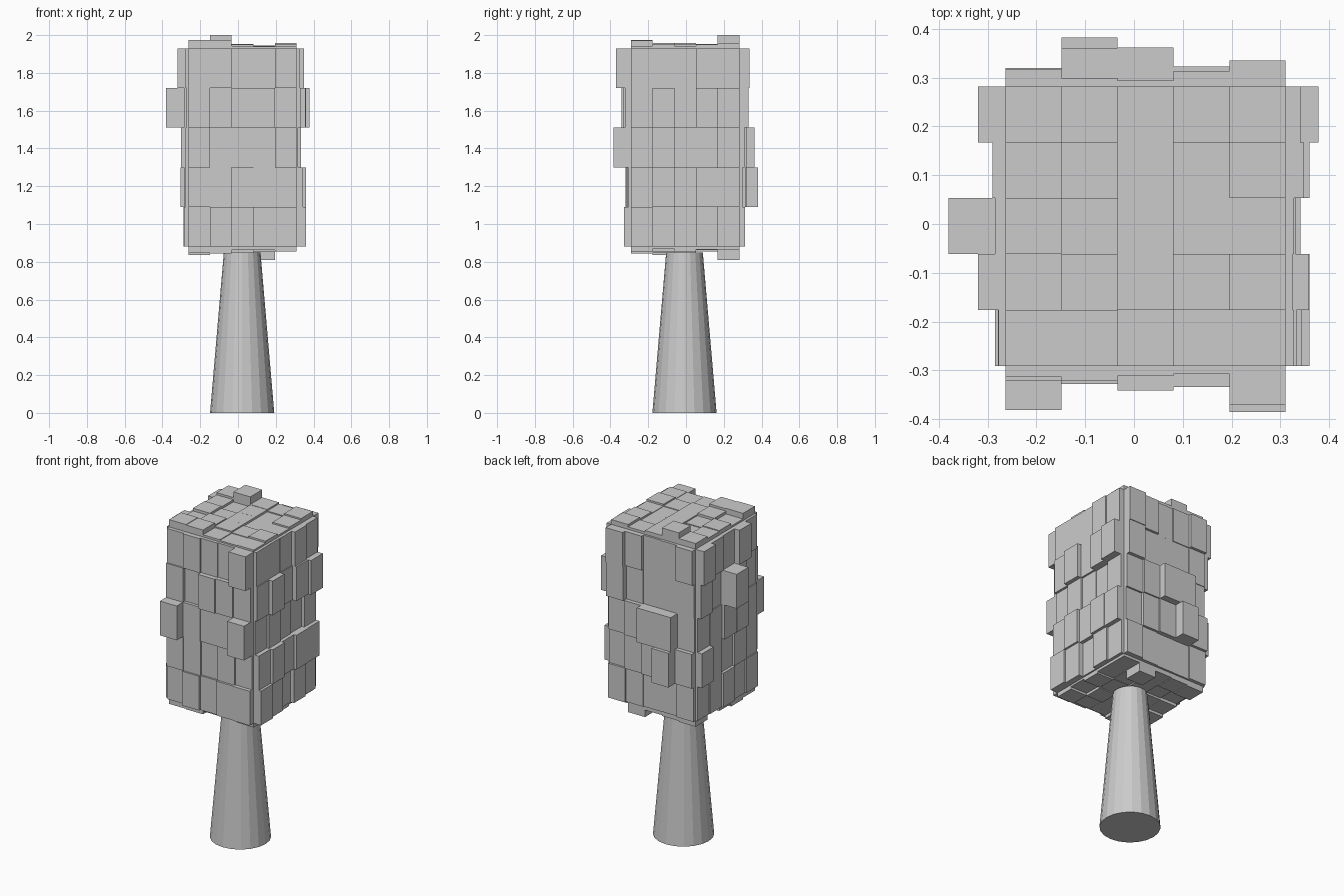
import bpy, bmesh, random
from mathutils import Vector

if "Cube" in bpy.data.objects:
    bpy.data.objects.remove(bpy.data.objects["Cube"])

random.seed(4)
LO = Vector((-0.263, -0.291, 0.88))
SIZE = Vector((0.573, 0.573, 1.05))
CELLS = 5

# Per side: block depth limits along both grid directions, and the blocks that reach them
SIDES = {
    "+x": ([.05, .05, .04, .06, .068], [.055, .05, .023, .068, .045], [(0, 0), (1, 1), (4, 3)]),
    "-x": ([.04, .057, .117, .03, .057], [.027, .042, .042, .117, .057], [(2, 3), (1, 4), (4, 4)]),
    "-y": ([.09, .037, .054, .066, .094], [.06, .04, .094, .07, .08], [(4, 2), (4, 4), (0, 2)]),
    "+y": ([.046, .1, .08, .075, .055], [.053, .1, .08, .05, .053], [(1, 1), (2, 2), (4, 4)]),
    "+z": ([.045, .07, .025, .035, .035], [.045, .04, .03, .025, .07], [(1, 4), (0, 0)]),
    "-z": ([.065, .05, .03, .07, .05], [.05, .05, .03, .035, .07], [(3, 4), (2, 2)]),
}


def finish(name, bm):
    mesh = bpy.data.meshes.new(name)
    bm.to_mesh(mesh)
    bm.free()
    obj = bpy.data.objects.new(name, mesh)
    bpy.context.collection.objects.link(obj)
    return obj


# Canopy: gridded box with every face pushed out on its own
bm = bmesh.new()
bmesh.ops.create_cube(bm, size=1)
bmesh.ops.subdivide_edges(bm, edges=bm.edges[:], cuts=CELLS - 1, use_grid_fill=True)
for v in bm.verts:
    v.co = LO + (v.co + Vector((0.5, 0.5, 0.5))) * SIZE
bm.normal_update()
for f in bmesh.ops.extrude_discrete_faces(bm, faces=bm.faces[:])["faces"]:
    f.normal_update()
    n, c = f.normal.copy(), f.calc_center_median()
    axis = max(range(3), key=lambda i: abs(n[i]))
    caps_a, caps_b, full = SIDES[("+" if n[axis] > 0 else "-") + "xyz"[axis]]
    a, b = [min(CELLS - 1, int((c[i] - LO[i]) / SIZE[i] * CELLS)) for i in range(3) if i != axis]
    depth = min(caps_a[a], caps_b[b])
    if (a, b) not in full:
        depth *= random.uniform(0.2, 1)
    for v in f.verts:
        v.co += n * depth
bm.normal_update()
finish("canopy", bm)

# Trunk: tapered round post
bm = bmesh.new()
bmesh.ops.create_cone(bm, cap_ends=True, segments=20, radius1=0.17, radius2=0.097, depth=0.85)
trunk = finish("trunk", bm)
trunk.location = (0.022, -0.008, 0.425)
